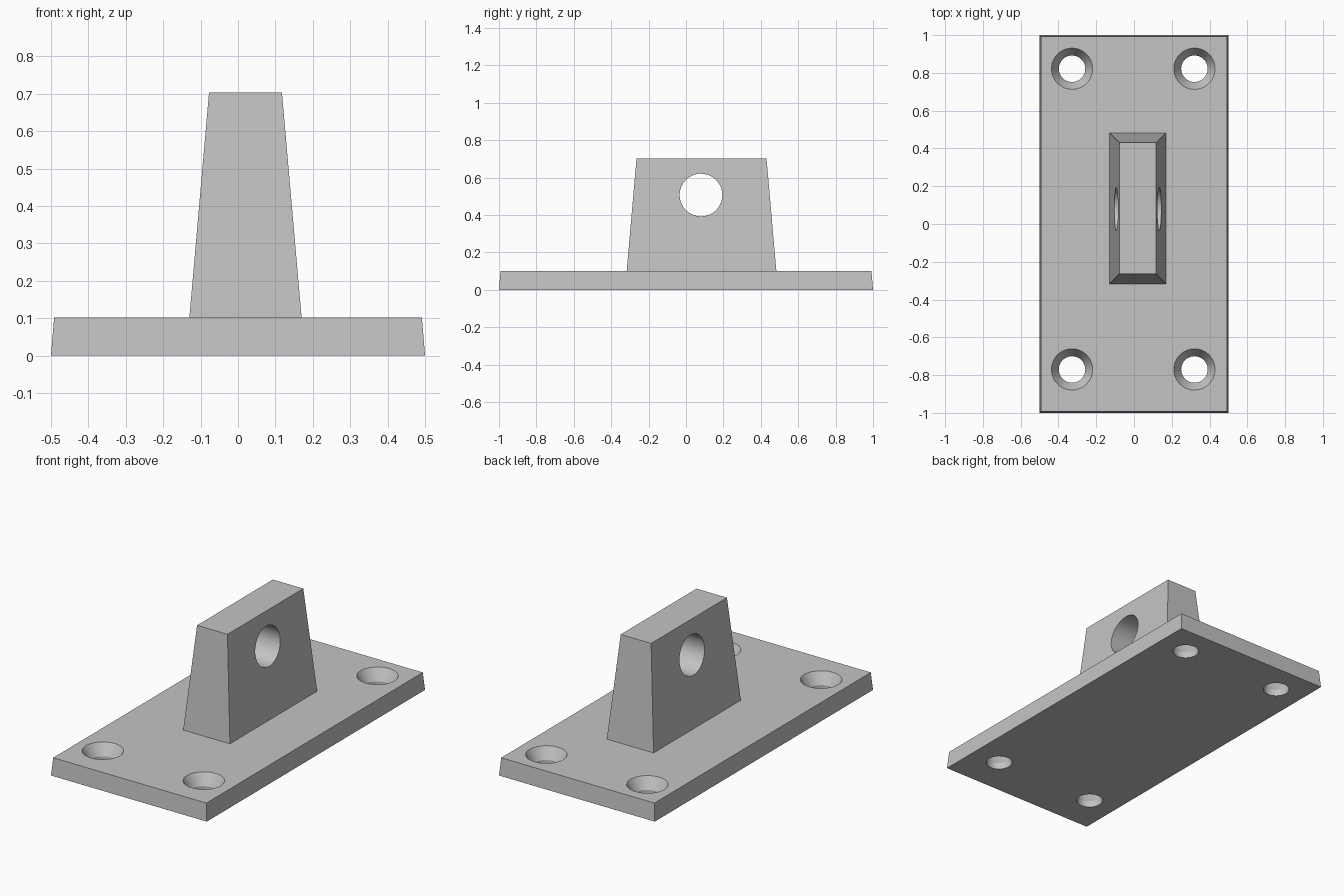
import bpy, bmesh, math
from mathutils import Matrix, Vector

cube = bpy.data.objects.get("Cube")
if cube:
    bpy.data.objects.remove(cube, do_unlink=True)

PLATE_TOP = 0.102
LUG_TOP = 0.703

grey = bpy.data.materials.new("light grey")
grey.use_nodes = True
grey.diffuse_color = (0.55, 0.55, 0.55, 1)
grey.node_tree.nodes["Principled BSDF"].inputs["Base Color"].default_value = grey.diffuse_color


def finish(name, bm):
    bmesh.ops.recalc_face_normals(bm, faces=bm.faces)
    mesh = bpy.data.meshes.new(name)
    bm.to_mesh(mesh)
    bm.free()
    mesh.materials.append(grey)
    obj = bpy.data.objects.new(name, mesh)
    bpy.context.collection.objects.link(obj)
    return obj


def drafted_block(name, centre, size, z0, z1, draft):
    """Box whose four sides lean inwards by draft towards the top."""
    bm = bmesh.new()
    bmesh.ops.create_cube(bm, size=1)
    for v in bm.verts:
        inset = draft if v.co.z > 0 else 0
        v.co = Vector((centre[0] + v.co.x * (size[0] - 2 * inset),
                       centre[1] + v.co.y * (size[1] - 2 * inset),
                       z1 if v.co.z > 0 else z0))
    return finish(name, bm)


def turned(name, profile, matrix):
    """Solid of revolution about z from (radius, height) points."""
    bm = bmesh.new()
    count = 64
    rings = [[bm.verts.new((r * math.cos(math.tau * i / count),
                            r * math.sin(math.tau * i / count), z))
              for i in range(count)] for r, z in profile]
    for low, high in zip(rings, rings[1:]):
        for i in range(count):
            j = (i + 1) % count
            bm.faces.new((low[i], low[j], high[j], high[i]))
    bm.faces.new(rings[0])
    bm.faces.new(rings[-1])
    bm.transform(matrix)
    return finish(name, bm)


def cut(target, cutter):
    cutter.hide_render = True
    mod = target.modifiers.new("hole", 'BOOLEAN')
    mod.operation = 'DIFFERENCE'
    mod.solver = 'EXACT'
    mod.object = cutter
    bpy.context.view_layer.objects.active = target
    bpy.ops.object.modifier_apply(modifier=mod.name)
    bpy.data.objects.remove(cutter, do_unlink=True)


# Base plate with four countersunk screw holes
plate = drafted_block("base_plate", (0, 0), (1, 2), 0, PLATE_TOP, 0.0085)
screw_profile = [(0.07, -0.1), (0.07, 0.037), (0.109, PLATE_TOP), (0.109, 0.2)]
for x in (-0.328, 0.32):
    for y in (-0.77, 0.822):
        cut(plate, turned("screw_cutter", screw_profile, Matrix.Translation((x, y, 0))))

# Tapered upright lug with a cross hole
lug = drafted_block("upright_lug", (0.02, 0.083), (0.3, 0.8), PLATE_TOP, LUG_TOP, 0.0525)
sideways = Matrix.Translation((0, 0.08, 0.507)) @ Matrix.Rotation(math.pi / 2, 4, 'Y')
cut(lug, turned("pin_cutter", [(0.114, -0.5), (0.114, 0.5)], sideways))

# Smooth round walls, crisp edges
for obj in (plate, lug):
    bpy.ops.object.select_all(action='DESELECT')
    obj.select_set(True)
    bpy.context.view_layer.objects.active = obj
    bpy.ops.object.shade_smooth_by_angle(angle=math.radians(20))
